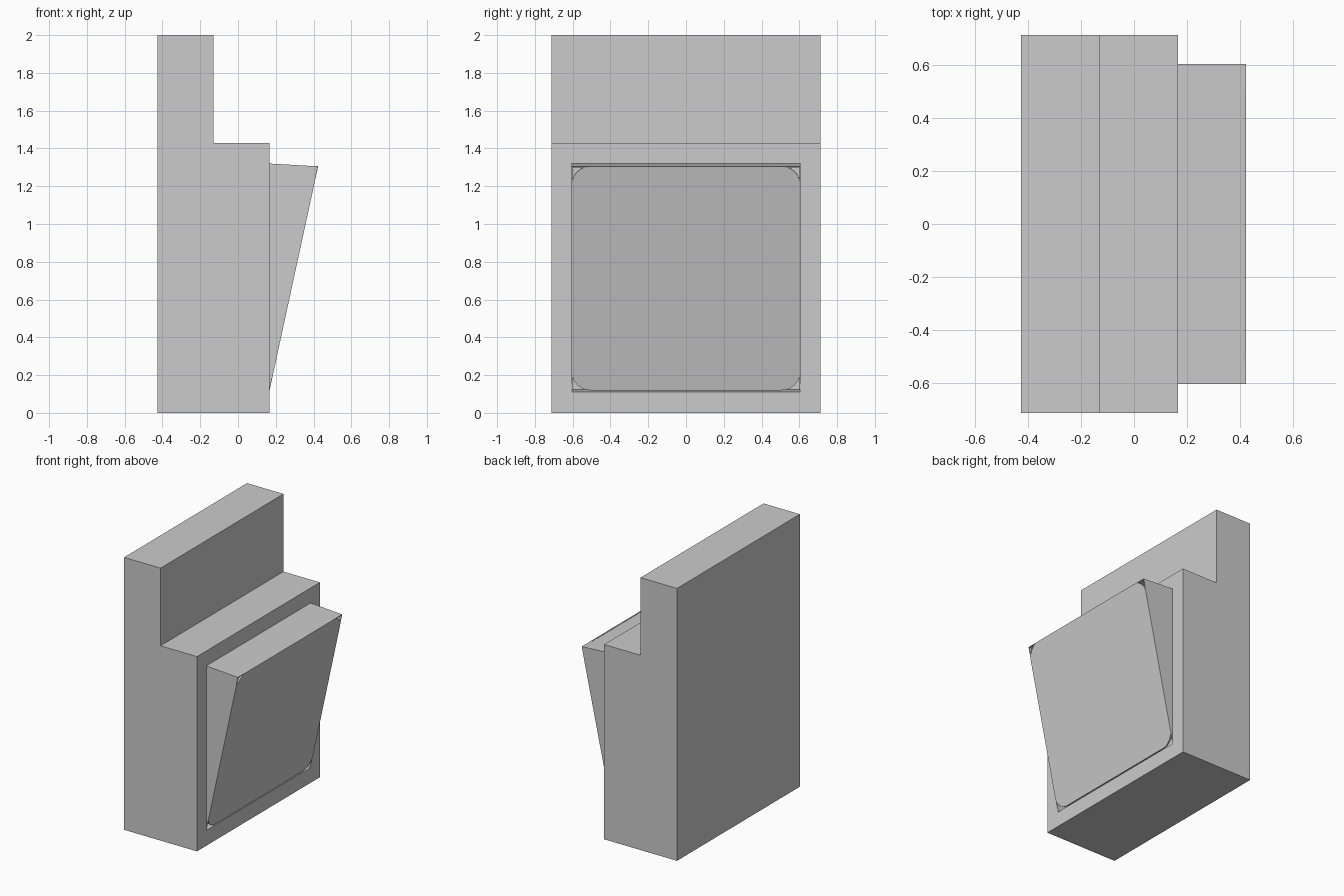
import bpy, bmesh, math
from mathutils import Matrix

if "Cube" in bpy.data.objects:
    bpy.data.objects.remove(bpy.data.objects["Cube"])


def extrude_outline(name, points, vec):
    """Solid made by extruding a planar outline along vec."""
    bm = bmesh.new()
    face = bm.faces.new([bm.verts.new(p) for p in points])
    ext = bmesh.ops.extrude_face_region(bm, geom=[face])
    new_verts = [g for g in ext["geom"] if isinstance(g, bmesh.types.BMVert)]
    bmesh.ops.translate(bm, verts=new_verts, vec=vec)
    bmesh.ops.recalc_face_normals(bm, faces=bm.faces)
    mesh = bpy.data.meshes.new(name)
    bm.to_mesh(mesh)
    bm.free()
    obj = bpy.data.objects.new(name, mesh)
    bpy.context.collection.objects.link(obj)
    return obj


def prism(name, profile, y0, y1):
    """x-z profile extruded from y0 to y1."""
    return extrude_outline(name, [(x, y0, z) for x, z in profile], (0, y1 - y0, 0))


FRONT = 0.166          # lower body face
HALF = 0.605           # half width of the flap
FOOT = (FRONT, 0.12)   # hinge line
TIP = (0.423, 1.305)   # top outer edge of the flap
TOP = 1.32
WALL = 0.005

# Stepped body with a recess behind the flap
body = prism("stepped_body", [(-0.426, 0), (FRONT, 0), (FRONT, 1.43),
                              (-0.13, 1.43), (-0.13, 2), (-0.426, 2)], -0.713, 0.713)
cutter = prism("recess_cutter", [(0.0, 0.124), (FRONT + 0.05, 0.108),
                                 (FRONT + 0.05, TOP - 0.003), (0.0, TOP - 0.003)],
               -HALF + 0.002, HALF - 0.002)
cutter.hide_render = True
mod = body.modifiers.new("recess", 'BOOLEAN')
mod.operation = 'DIFFERENCE'
mod.solver = 'EXACT'
mod.object = cutter
bpy.context.view_layer.objects.active = body
bpy.ops.object.modifier_apply(modifier=mod.name)
bpy.data.objects.remove(cutter)

# Thin triangular cheeks and the lid of the tilted flap
cheek = [FOOT, TIP, (FRONT, TOP), (FRONT - 0.02, TOP), (FRONT - 0.02, 0.125)]
for side, label in ((-1, "near"), (1, "far")):
    prism("flap_cheek_" + label, cheek, side * HALF, side * (HALF - WALL))
prism("flap_lid", [(FRONT - 0.02, TOP), (FRONT, TOP), TIP, (TIP[0] - 0.001, TIP[1] - WALL),
                   (FRONT - 0.02, TOP - WALL)], -HALF, HALF)

# Rounded flap panel, drawn flat then leaned outward
length = math.hypot(TIP[0] - FOOT[0], TIP[1] - FOOT[1])
lean = math.atan2(TIP[0] - FOOT[0], TIP[1] - FOOT[1])
r, steps = 0.1, 8
outline = []
for cy, cz, start in ((HALF - r, length - r, 0), (-HALF + r, length - r, 90),
                      (-HALF + r, r, 180), (HALF - r, r, 270)):
    for i in range(steps + 1):
        a = math.radians(start + 90 * i / steps)
        outline.append((0.001, cy + r * math.cos(a), cz + r * math.sin(a)))
panel = extrude_outline("flap_panel", outline, (-0.012, 0, 0))
panel.data.transform(Matrix.Translation((FOOT[0], 0, FOOT[1])) @ Matrix.Rotation(lean, 4, 'Y'))
